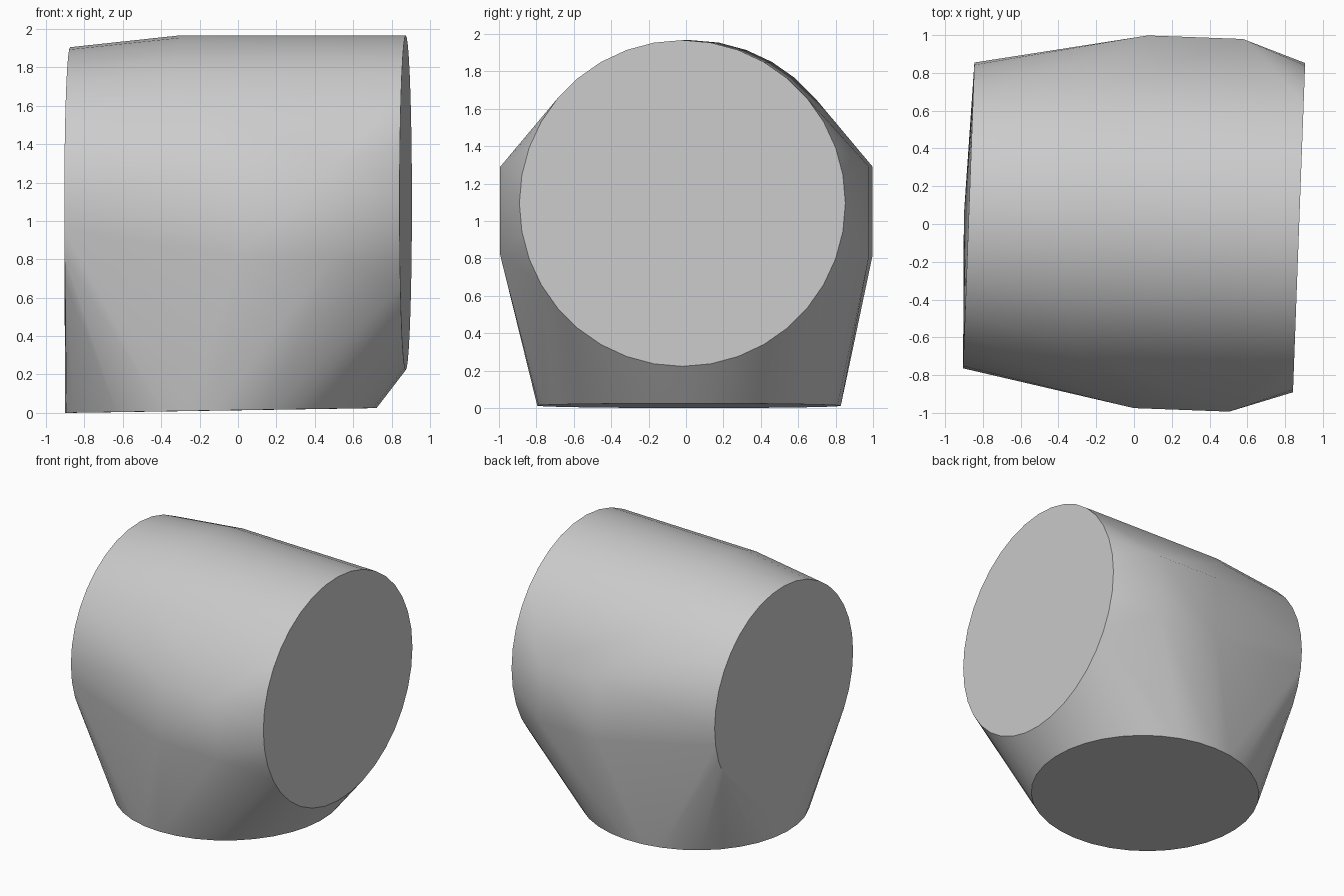
import bpy
import bmesh
import math
from mathutils import Matrix, Vector

old = bpy.data.objects.get("Cube")
if old:
    bpy.data.objects.remove(old, do_unlink=True)

SEGMENTS = 36
MID_Y = 0.013      # symmetry plane of the body
AXIS_Z = 1.095     # height of the barrel axis

grey = bpy.data.materials.new("light grey")
grey.use_nodes = True
colour = (0.6, 0.6, 0.6, 1)
grey.diffuse_color = colour
grey.node_tree.nodes["Principled BSDF"].inputs["Base Color"].default_value = colour

bm = bmesh.new()


def ring(centre, radius, tilt):
    """Add a circle of points that the skin is stretched over."""
    matrix = Matrix.Translation(centre) @ Matrix.Rotation(tilt, 4, "Y")
    bmesh.ops.create_circle(bm, segments=SEGMENTS, radius=radius, matrix=matrix)


# Barrel: wide end, wide middle and narrower end
for x, radius in ((0.874, 0.872), (-0.30, 0.872), (-0.876, 0.81)):
    ring((x, MID_Y, AXIS_Z), radius, math.pi / 2)

# Round base, very slightly tilted
ring((-0.09, MID_Y, 0.0125), 0.812, -0.0155)

# Square side pads, mirrored front and back
for side in (-1, 1):
    for x in (0.036, 0.54):
        for z in (0.818, 1.29):
            bm.verts.new(Vector((x, MID_Y + side * 0.987, z)))

# Stretch one convex skin over all the points
hull = bmesh.ops.convex_hull(bm, input=bm.verts[:])
inside = {g for key in ("geom_interior", "geom_unused") for g in hull[key]
          if isinstance(g, bmesh.types.BMVert)}
bmesh.ops.delete(bm, geom=list(inside), context="VERTS")
bmesh.ops.delete(bm, geom=[e for e in bm.edges if not e.link_faces], context="EDGES")
bmesh.ops.dissolve_limit(bm, angle_limit=math.radians(0.3),
                         verts=bm.verts[:], edges=bm.edges[:])
bmesh.ops.recalc_face_normals(bm, faces=bm.faces[:])

# Turn the body slightly about the vertical
bmesh.ops.rotate(bm, verts=bm.verts[:], matrix=Matrix.Rotation(-0.037, 3, "Z"))

mesh = bpy.data.meshes.new("body_shell")
bm.to_mesh(mesh)
bm.free()
mesh.materials.append(grey)
body = bpy.data.objects.new("body_shell", mesh)
bpy.context.collection.objects.link(body)

bpy.ops.object.select_all(action="DESELECT")
body.select_set(True)
bpy.context.view_layer.objects.active = body
bpy.ops.object.shade_smooth_by_angle(angle=math.radians(30))
